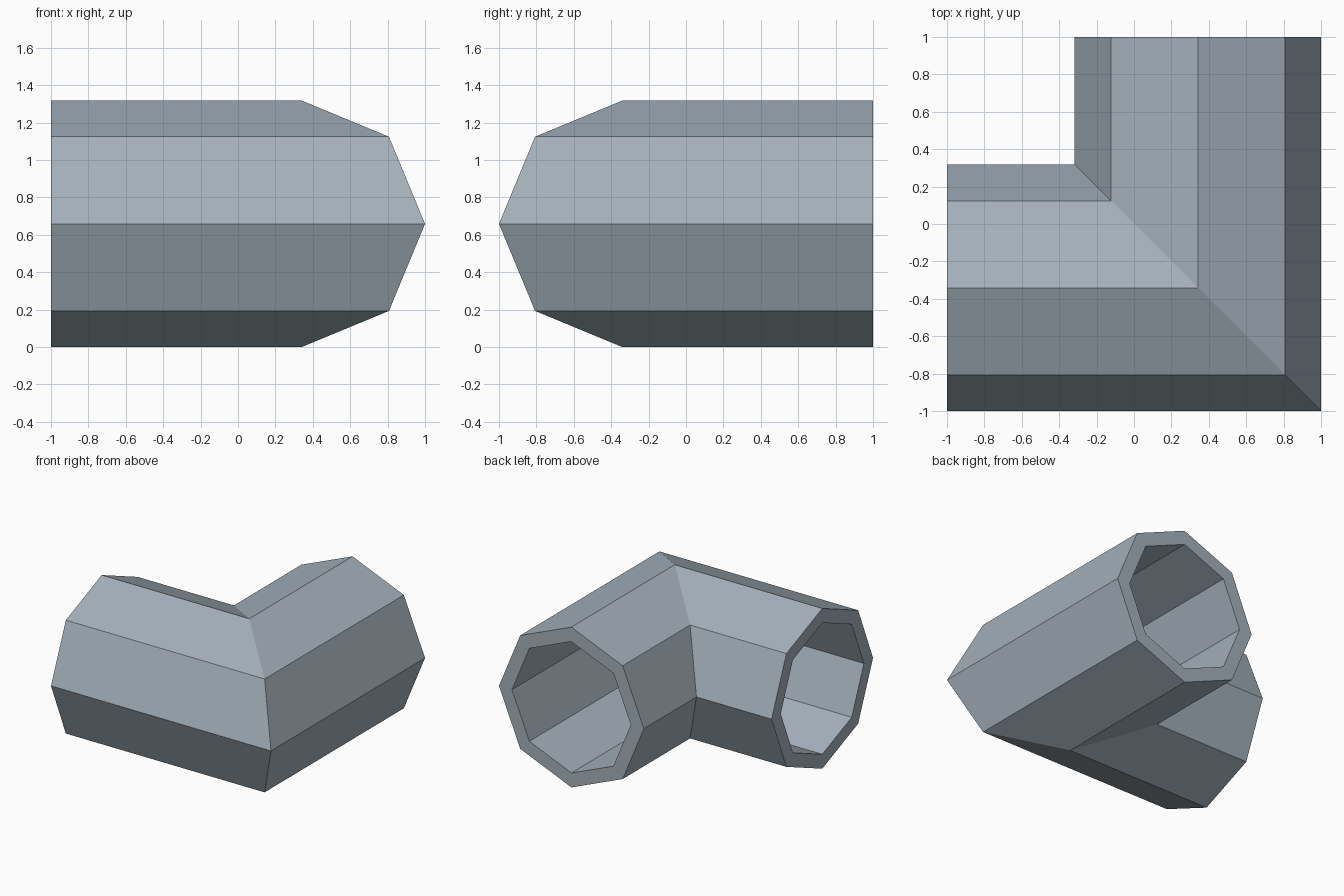
import bpy, bmesh, math

if "Cube" in bpy.data.objects:
    bpy.data.objects.remove(bpy.data.objects["Cube"])

SIDES = 8
R_OUT = 0.6585            # outer radius of the octagonal pipe
R_IN = 0.54               # radius of the bore
C = 1.0 - R_OUT           # centre line offset of both legs

steel = bpy.data.materials.new("blue grey steel")
steel.diffuse_color = (0.37, 0.435, 0.495, 1.0)
steel.use_nodes = True
steel.node_tree.nodes["Principled BSDF"].inputs["Base Color"].default_value = steel.diffuse_color

bm = bmesh.new()


def ring(radius, station):
    """Octagon at the left end (0), the mitred corner (1) or the back end (2)."""
    verts = []
    for i in range(SIDES):
        a = 2 * math.pi * i / SIDES
        d, z = radius * math.cos(a), R_OUT + radius * math.sin(a)
        x = -1.0 if station == 0 else C + d
        y = 1.0 if station == 2 else -C - d
        verts.append(bm.verts.new((x, y, z)))
    return verts


# Outer skin along the path, then back through the bore, closing both end rims
loops = [ring(R_OUT, s) for s in (0, 1, 2)] + [ring(R_IN, s) for s in (2, 1, 0)]
for k, a in enumerate(loops):
    b = loops[(k + 1) % len(loops)]
    for i in range(SIDES):
        j = (i + 1) % SIDES
        bm.faces.new((a[i], a[j], b[j], b[i]))
bmesh.ops.recalc_face_normals(bm, faces=bm.faces)

mesh = bpy.data.meshes.new("pipe_elbow")
bm.to_mesh(mesh)
bm.free()
mesh.materials.append(steel)
bpy.context.collection.objects.link(bpy.data.objects.new("pipe_elbow", mesh))
